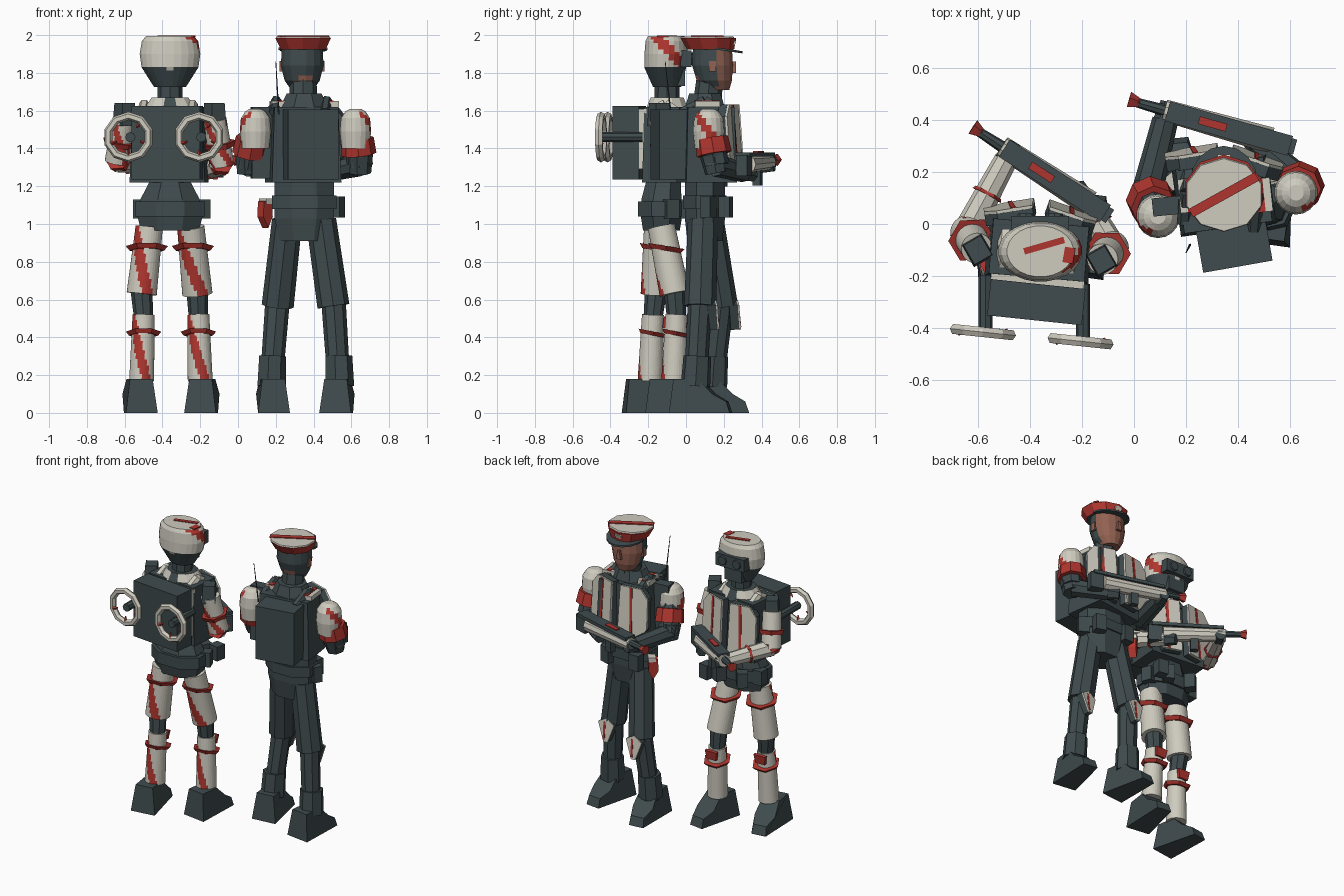
import bpy, bmesh, math
from mathutils import Vector, Matrix

if "Cube" in bpy.data.objects:
    bpy.data.objects.remove(bpy.data.objects["Cube"])


def material(name, rgb):
    m = bpy.data.materials.new(name)
    m.diffuse_color = (*rgb, 1)
    m.use_nodes = True
    m.node_tree.nodes["Principled BSDF"].inputs["Base Color"].default_value = m.diffuse_color
    return m


MATS = [material("slate", (0.050, 0.070, 0.074)), material("cream", (0.62, 0.60, 0.52)),
        material("red", (0.43, 0.036, 0.028)), material("skin", (0.29, 0.12, 0.085))]
SLATE, CREAM, RED, SKIN = range(4)


def finish(name, bm, mat, rule=None):
    bmesh.ops.recalc_face_normals(bm, faces=bm.faces)
    for f in bm.faces:
        f.material_index = rule(f.calc_center_median()) if rule else mat
    me = bpy.data.meshes.new(name)
    bm.to_mesh(me)
    bm.free()
    for m in MATS:
        me.materials.append(m)
    ob = bpy.data.objects.new(name, me)
    bpy.context.collection.objects.link(ob)
    return ob


def skin_rings(bm, rings):
    n = len(rings[0])
    vs = [[bm.verts.new(p) for p in r] for r in rings]
    for a, b in zip(vs, vs[1:]):
        for i in range(n):
            bm.faces.new((a[i], a[(i + 1) % n], b[(i + 1) % n], b[i]))
    bm.faces.new(vs[0])
    bm.faces.new(vs[-1])


def loft(name, rows, mat, n=8, rule=None, sub=1):
    """Stacked ellipses; each row is z, cx, cy, rx, ry."""
    rows = [Vector(r) for r in rows]
    full = [a.lerp(b, k / sub) for a, b in zip(rows, rows[1:]) for k in range(sub)] + [rows[-1]]
    bm = bmesh.new()
    skin_rings(bm, [[(r[1] + r[3] * math.cos((i + .5) * math.tau / n),
                      r[2] + r[4] * math.sin((i + .5) * math.tau / n), r[0]) for i in range(n)] for r in full])
    return finish(name, bm, mat, rule)


def tube(name, p0, p1, r0, r1, mat=SLATE, n=8, stripe=None):
    """Tapered limb; stripe = (start angle, end angle, half width) paints a winding red band."""
    p0, p1 = Vector(p0), Vector(p1)
    d = (p1 - p0).normalized()
    ref = Vector((1, 0, 0)) if abs(d.x) < 0.8 else Vector((0, 1, 0))
    u = (ref - d * ref.dot(d)).normalized()
    v = d.cross(u)
    m, n = (22, 32) if stripe else (1, n)
    length = (p1 - p0).length
    rings = []
    for k in range(m + 1):
        r = r0 + (r1 - r0) * k / m
        rings.append([p0 + d * length * k / m + r * (u * math.cos(a) + v * math.sin(a))
                      for a in (i * math.tau / n for i in range(n))])

    def rule(c):
        q = c - p0
        t = q.dot(d) / length
        a = math.degrees(math.atan2(q.dot(v), q.dot(u)))
        mid = stripe[0] + (stripe[1] - stripe[0]) * t
        return RED if 0.01 < t < 0.99 and abs((a - mid + 180) % 360 - 180) < stripe[2] else mat
    bm = bmesh.new()
    skin_rings(bm, rings)
    return finish(name, bm, mat, rule if stripe else None)


def place(bm, c, yaw, pitch):
    bm.transform(Matrix.Translation(c) @ Matrix.Rotation(math.radians(yaw), 4, 'Z')
                 @ Matrix.Rotation(math.radians(pitch), 4, 'X'))


def box(name, c, size, mat=SLATE, yaw=0, pitch=0, top=1.0):
    bm = bmesh.new()
    bmesh.ops.create_cube(bm, size=1)
    for v in bm.verts:
        s = top if v.co.z > 0 else 1
        v.co = Vector((v.co.x * size[0] * s, v.co.y * size[1] * s, v.co.z * size[2]))
    place(bm, c, yaw, pitch)
    return finish(name, bm, mat)


def plate(name, pts, c, thick, mat, yaw=0, pitch=0):
    """Outline in x,z extruded along y."""
    bm = bmesh.new()
    skin_rings(bm, [[(x, s * thick / 2, z) for x, z in pts] for s in (-1, 1)])
    place(bm, c, yaw, pitch)
    return finish(name, bm, mat)


def boot(name, x, y, yaw=0):
    side = [(-.15, 0), (-.13, .18), (.0, .18), (.08, .10), (.15, .06), (.17, 0)]
    bm = bmesh.new()
    skin_rings(bm, [[(s * .085 * (1 - 1.6 * z) * (0.6 if q > .1 else 1), q, z) for q, z in side] for s in (-1, 1)])
    place(bm, (x, y, 0), yaw, 0)
    return finish(name, bm, SLATE)


def gun(tag, muzzle, stock):
    m, s = Vector(muzzle), Vector(stock)
    yaw = math.degrees(math.atan2(s.y - m.y, s.x - m.x))
    at = lambda t, dz=0: m.lerp(s, t) + Vector((0, 0, dz))
    ln = (s - m).length
    tube(tag + "_gun_muzzle", at(0), at(.07), .034, .018, RED, 5)
    tube(tag + "_gun_barrel", at(.04), at(.35), .018, .026)
    tube(tag + "_gun_handguard", at(.22, -.01), at(.88, -.015), .042, .050, CREAM, 10)
    box(tag + "_gun_body", at(.62, .035), (ln * .76, .078, .022), SLATE, yaw)
    box(tag + "_gun_inlay", at(.52, .047), (ln * .17, .03, .008), RED, yaw)
    box(tag + "_gun_magazine", at(.55, -.08), (.05, .04, .10), SLATE, yaw)
    box(tag + "_gun_stock", at(.96, -.02), (.09, .06, .11), SLATE, yaw)


def chest(tag, x, y, z, yaw, w, strap):
    """Two tilted armour panels with red stripes, and shoulder straps."""
    rot = Matrix.Rotation(math.radians(yaw), 3, 'Z')
    for s, side in ((-1, "left"), (1, "right")):
        out = [(-.48, -.5), (.15, -.5), (.55, -.2), (.55, .35), (.3, .52), (-.42, .52)]
        c = Vector((x, y, z)) + rot @ Vector((s * w * .27, 0, 0))
        a = yaw - s * 14
        pts = [(s * px * w * .48, pz * .37) for px, pz in out]
        d = Matrix.Rotation(math.radians(a), 3, 'Z') @ Vector((0, .027, 0))
        plate(f"{tag}_chest_block_{side}", pts, c, .045, SLATE, a, 4)
        plate(f"{tag}_chest_panel_{side}", pts, c + d, .014, CREAM, a, 4)
        plate(f"{tag}_chest_stripe_{side}", [(-.010, -.18), (.006, -.18), (.018, .19), (-.002, .19)],
              c + d * 1.22, .009, RED, a, 4)
        q = Vector((x, y - .03, z)) + rot @ Vector((s * w * .32, 0, 0))
        b = rot @ Vector((0, -.10, 0))
        tube(f"{tag}_strap_{side}", q + Vector((0, 0, .15)), q + b + Vector((0, 0, .215)), .028, .028, strap, 6)
        tube(f"{tag}_strap_back_{side}", q + b + Vector((0, 0, .215)), q + b * 2.2 + Vector((0, 0, .15)),
             .028, .028, strap, 6)


# ---------- helmeted trooper ----------
LEGS = {"left": ((-.47, -.15), (-.51, -.16), (-.50, -.175), (-.51, -.19)),
        "right": ((-.25, -.13), (-.215, -.06), (-.21, -.05), (-.20, -.065))}
for side, (hip, knee, shin, ankle) in LEGS.items():
    t = "trooper_" + side
    tube(t + "_thigh", (*hip, .985), (*knee, .63), .072, .08, CREAM, stripe=(160, 65, 24))
    tube(t + "_knee", (*knee, .64), (*shin, .50), .058, .050)
    tube(t + "_shin", (*shin, .52), (*ankle, .17), .058, .066, CREAM, stripe=(160, 65, 24))
    c = Vector((*hip, .985)).lerp(Vector((*knee, .63)), .32)
    s = Vector((*shin, .42))
    tube(t + "_thigh_strap", c + Vector((0, .004, .012)), c + Vector((0, 0, -.012)), .112, .092, RED, 6)
    tube(t + "_shin_strap", s + Vector((0, .004, .010)), s + Vector((0, 0, -.010)), .094, .078, RED, 6)
    plate(t + "_shin_guard", [(-.035, 0), (.035, 0), (.045, .06), (-.045, .06)],
          (shin[0], shin[1] + .06, .45), .02, RED, 0, -8)
    boot(t + "_boot", ankle[0] - (.02 if side == "left" else -.02), ankle[1] + .01, 8 if side == "left" else -8)

loft("trooper_hips", [(.965, -.36, -.13, .165, .105), (1.05, -.36, -.13, .19, .12), (1.13, -.36, -.13, .17, .115),
                      (1.22, -.36, -.12, .12, .10)], SLATE)
loft("trooper_belt", [(1.04, -.36, -.13, .20, .135), (1.12, -.36, -.13, .20, .135)], SLATE)
for i, (x, y) in enumerate(((-.52, -.08), (-.19, -.08), (-.45, .02), (-.27, .02), (-.19, .04))):
    box(f"trooper_pouch_{i}", (x, y, 1.08), (.07, .07, .10), yaw=20 * i)
box("trooper_torso", (-.365, -.10, 1.42), (.40, .23, .40), yaw=-5, top=.92)
box("trooper_back_plate", (-.37, -.215, 1.45), (.36, .05, .32), CREAM, yaw=-6)
box("trooper_backpack", (-.375, -.30, 1.43), (.365, .14, .39), yaw=-6)
chest("trooper", -.36, .03, 1.42, -5, .40, CREAM)
loft("trooper_collar", [(1.60, -.36, -.1, .15, .12), (1.67, -.36, -.1, .10, .09)], CREAM, 12,
     lambda c: CREAM if abs(c.x + .36) > .06 and c.z < 1.66 else SLATE)
tube("trooper_neck", (-.36, -.1, 1.62), (-.36, -.1, 1.76), .068, .065)


def helmet_rule(c):
    if c.z < 1.835 - .3 * max(0, .05 - abs(c.x + .36)):
        return SLATE
    if c.x > -.29 and c.z < 1.99 and abs(c.y + .10 + (c.z - 1.93) * .95) < .036:
        return RED
    return CREAM


loft("trooper_helmet", [(1.725, -.36, -.1, .085, .075), (1.83, -.36, -.11, .152, .112), (1.90, -.36, -.105, .162, .116),
                        (1.97, -.36, -.105, .150, .11), (1.994, -.36, -.105, .128, .098)], CREAM, 24, helmet_rule, 6)
box("trooper_helmet_stripe", (-.345, -.083, 1.995), (.16, .025, .008), RED, 16)
box("trooper_helmet_patch", (-.25, -.12, 1.993), (.04, .06, .008), RED, -10)
box("trooper_goggles", (-.36, .0, 1.875), (.22, .06, .085))
for s in (-1, 1):
    tube(f"trooper_goggle_lens_{s}", (-.36 + s * .055, .02, 1.875), (-.36 + s * .055, .04, 1.875), .036, .03)
box("trooper_face_mask", (-.36, -.035, 1.775), (.13, .06, .09))

# backpack rings on their axles
for i, (x, y) in enumerate(((-.58, -.415), (-.205, -.45))):
    bm = bmesh.new()
    rings = []
    for k in range(10):
        a = (k + .5) * math.tau / 10
        rings.append([((.112 + .022 * math.cos(b)) * math.cos(a), .022 * math.sin(b),
                       (.112 + .022 * math.cos(b)) * math.sin(a)) for b in (j * math.tau / 6 for j in range(6))])
    vs = [[bm.verts.new(p) for p in r] for r in rings]
    for k in range(10):
        for j in range(6):
            bm.faces.new((vs[k][j], vs[k][(j + 1) % 6], vs[(k + 1) % 10][(j + 1) % 6], vs[(k + 1) % 10][j]))
    place(bm, (x, y, 1.46), -6, 0)
    finish(f"pack_ring_{i}", bm, CREAM)
    tube(f"pack_axle_{i}", (x + .01, y + .22, 1.46), (x + .01, y - .01, 1.46), .027, .027)
    for k in range(4):
        a = math.radians(200 + 70 * k)
        tube(f"pack_ring_fin_{i}_{k}", (x + .10 * math.cos(a), y, 1.46 + .10 * math.sin(a)),
             (x + .065 * math.cos(a), y, 1.46 + .065 * math.sin(a)), .014, .004, RED, 4)

# trooper arms: shoulder, elbow, hand
for side, sh, el, ha in (("left", (-.60, -.10, 1.58), (-.64, -.03, 1.33), (-.49, .25, 1.31)),
                         ("right", (-.125, -.14, 1.58), (-.085, -.09, 1.31), (-.19, .09, 1.27))):
    t, S, E, H = "trooper_" + side, Vector(sh), Vector(el), Vector(ha)
    box(t + "_shoulder", S, (.09, .10, .12), SLATE, 30, top=.85)
    tube(t + "_upper_arm", S.lerp(E, .1), E, .06, .066, CREAM, stripe=(150, 40, 20))
    tube(t + "_arm_band", S.lerp(E, .55), S.lerp(E, .66), .092, .080, RED, 6)
    tube(t + "_elbow", E + Vector((0, -.03, .02)), E.lerp(H, .12), .068, .06, RED, 6)
    tube(t + "_forearm", E, H, .056, .045, CREAM)
    tube(t + "_forearm_band", E.lerp(H, .50), E.lerp(H, .54), .062, .055, RED, 6)
    tube(t + "_hand", H, H + (H - E).normalized() * .07, .042, .035, SLATE, 6)
gun("trooper", (-.62, .37, 1.34), (-.11, .04, 1.32))

# ---------- capped officer ----------
LEGS = {"left": ((.26, .12), (.21, .19), (.18, .15), (.175, .14)),
        "right": ((.44, .09), (.505, .075), (.53, .06), (.535, .05))}
for side, (hip, knee, shin, ankle) in LEGS.items():
    t = "officer_" + side
    tube(t + "_thigh", (*hip, 1.02), (*knee, .565), .08, .085, SLATE, 8)
    tube(t + "_shin", (*knee, .60), (*ankle, .15), .065, .06, SLATE, 8)
    tube(t + "_boot_cuff", (*shin, .30), (*ankle, .14), .075, .08, SLATE, 7)
    pad = [(-.015, -.08), (.015, -.08), (.06, .05), (0, .08), (-.055, .04)]
    plate(t + "_knee_pad", pad, (knee[0], knee[1] + .06, .52), .045, SLATE, 6, 6)
    plate(t + "_knee_pad_face", pad, (knee[0], knee[1] + .087, .52), .009, CREAM, 6, 6)
    box(t + "_knee_pad_stripe", (knee[0] + .012, knee[1] + .092, .515), (.014, .008, .12), RED, 6, 6)
    boot(t + "_boot", ankle[0], ankle[1] + .02, 6 if side == "left" else -8)

loft("officer_hips", [(.91, .35, .10, .14, .10), (1.03, .35, .10, .17, .115), (1.22, .35, .10, .17, .115)], SLATE)
loft("officer_belt", [(1.08, .35, .10, .185, .125), (1.15, .35, .10, .185, .125)], SLATE)
for i, (x, y) in enumerate(((.24, .21), (.46, .21), (.52, .12))):
    box(f"officer_pouch_{i}", (x, y, 1.09), (.075, .06, .11), yaw=-15 * i)
plate("officer_holster", [(-.03, .06), (.025, .07), (.03, -.02), (0, -.08), (-.035, -.02)],
      (.145, .16, 1.06), .05, RED, 40)
box("officer_holster_flap", (.15, .165, 1.12), (.05, .06, .03), CREAM, 40)
box("officer_torso", (.345, .11, 1.42), (.37, .27, .40), yaw=8, top=.92)
box("officer_backpack", (.385, -.085, 1.42), (.27, .16, .37), yaw=10)
box("officer_back_plate", (.28, .085, 1.43), (.42, .07, .38), yaw=6)
tube("officer_antenna", (.215, -.08, 1.58), (.20, -.11, 1.86), .005, .002, SLATE, 5)
chest("officer", .345, .24, 1.44, -5, .42, SLATE)
for s in (-1, 1):
    box(f"officer_epaulette_{s}", (.35 + s * .135, .11, 1.635), (.085, .13, .03), CREAM, 6)
    box(f"officer_epaulette_stripe_{s}", (.35 + s * .135, .11, 1.651), (.028, .131, .008), RED, 6)
loft("officer_collar", [(1.60, .35, .1, .15, .12), (1.69, .35, .1, .10, .09)], SLATE)
tube("officer_neck", (.345, .11, 1.62), (.345, .13, 1.80), .075, .07)
loft("officer_head", [(1.71, .34, .17, .06, .06), (1.76, .34, .15, .095, .095), (1.84, .34, .14, .115, .11),
                      (1.94, .34, .14, .11, .105)], SKIN, 16,
     lambda c: SKIN if c.y > .165 or (c.z < 1.785 and c.y < .08 and abs(c.x - .35) < .045) else SLATE, 3)
for s in (-1, 1):
    box(f"officer_ear_{s}", (.34 + s * .110, .14, 1.835), (.018, .035, .055), SKIN)
plate("officer_nose", [(-.018, -.03), (.018, -.03), (.008, .03), (-.008, .03)], (.34, .25, 1.83), .03, SKIN)
loft("officer_cap", [(1.925, .345, .13, .125, .125), (1.985, .345, .118, .155, .148)], RED, 10,
     lambda c: SLATE if c.z < 1.93 else RED)
loft("officer_cap_top", [(1.984, .345, .113, .152, .143), (1.993, .345, .112, .149, .139)], CREAM, 10)
box("officer_cap_stripe", (.345, .112, 1.995), (.29, .036, .008), RED, 29)
plate("officer_cap_plate", [(-.025, -.015), (.025, -.015), (.025, .015), (-.025, .015)],
      (.345, .257, 1.957), .009, CREAM, 0, -20)
# sloping visor
bm = bmesh.new()
arc = [(.13 * math.cos(a), math.sin(a)) for a in (math.radians(180 * k / 8) for k in range(9))]
skin_rings(bm, [[(.345 + x, .16 + .14 * y, 1.935 - .02 * y + dz) for x, y in arc] for dz in (0, -.012)])
finish("officer_cap_visor", bm, SLATE)


# officer arms
def pad_rule(s, S):
    return lambda c: RED if s * (c.x - S.x) > .02 and abs(c.y - S.y + (c.z - S.z + .05) * .7) < .024 else CREAM


for side, s, sh, el, ha in (("left", -1, (.092, .03, 1.54), (.05, .12, 1.31), (.12, .40, 1.31)),
                            ("right", 1, (.622, .12, 1.54), (.645, .16, 1.31), (.47, .31, 1.27))):
    t, S, E, H = "officer_" + side, Vector(sh), Vector(el), Vector(ha)
    loft(t + "_shoulder_pad", [(S.z + dz, S.x, S.y, r, r) for dz, r in
                               ((-.14, .074), (-.05, .084), (.02, .078), (.055, .055), (.07, .03))], CREAM, 18,
         pad_rule(s, S), 4)
    tube(t + "_upper_arm", S, E, .06, .07)
    tube(t + "_arm_band", S.lerp(E, .38), S.lerp(E, .74), .088, .094, RED, 8)
    tube(t + "_elbow", E + Vector((0, -.02, .06)), E + Vector((0, 0, -.04)), .07, .06, SLATE, 7)
    tube(t + "_forearm", E, H, .06, .05)
    tube(t + "_hand", H, H + (H - E).normalized() * .07, .045, .035, SLATE, 6)
gun("officer", (-.02, .475, 1.34), (.60, .30, 1.33))
